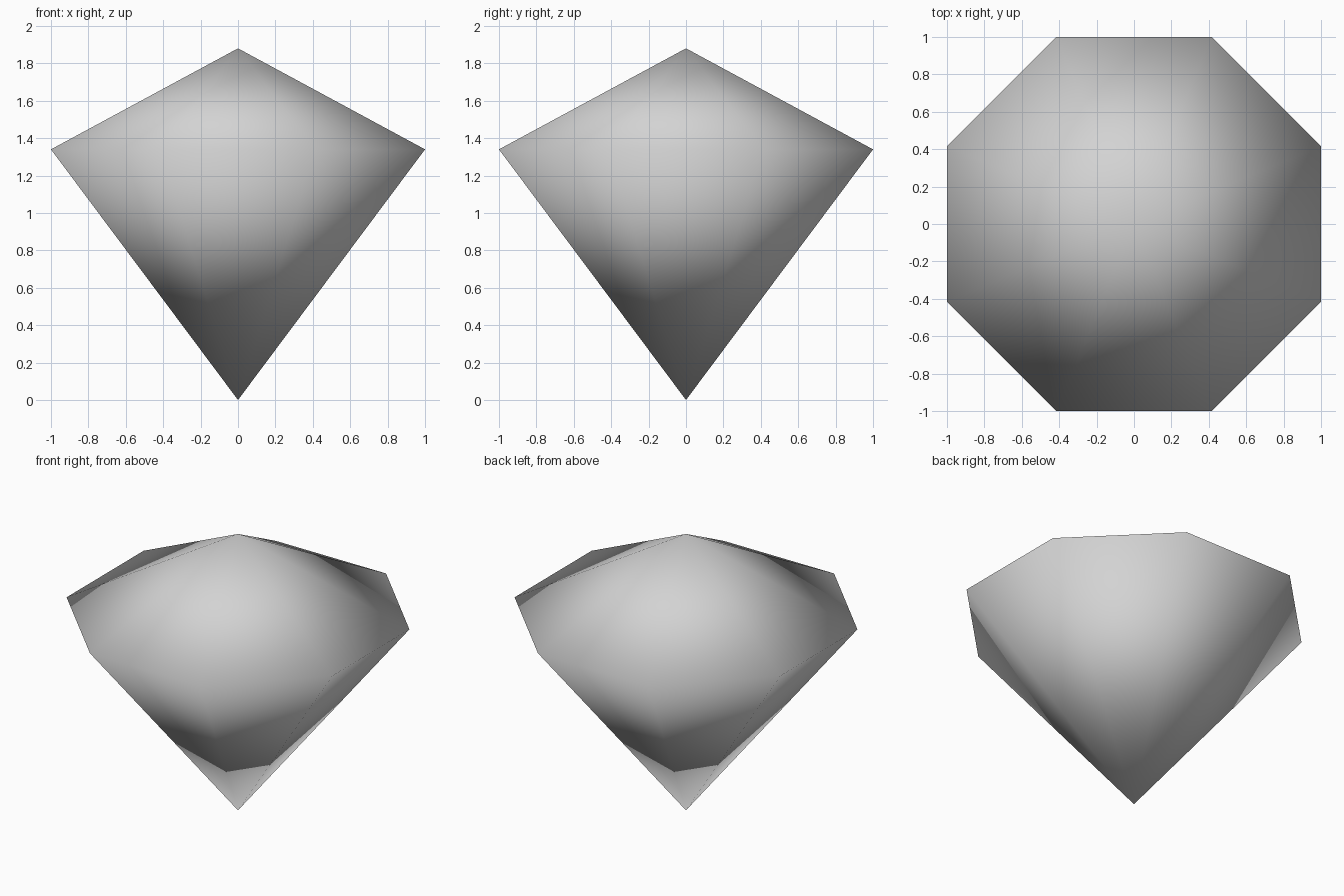
import bpy
import bmesh
from math import cos, sin, tau

SIDES = 8
GIRDLE_Z = 1.34
TOP_Z = 1.88
RADIUS = 1 / cos(tau / (2 * SIDES))  # flat sides lie one unit from the centre

cube = bpy.data.objects.get("Cube")
if cube:
    bpy.data.objects.remove(cube, do_unlink=True)

# Single grey material
grey = bpy.data.materials.new("light_grey")
grey.use_nodes = True
colour = (0.65, 0.65, 0.65, 1)
grey.diffuse_color = colour
bsdf = next(n for n in grey.node_tree.nodes if n.type == 'BSDF_PRINCIPLED')
bsdf.inputs["Base Color"].default_value = colour

# Gem: an eight-sided girdle joined to a shallow crown and a deep point
bm = bmesh.new()
girdle = []
for i in range(SIDES):
    a = tau * (i + 0.5) / SIDES
    girdle.append(bm.verts.new((RADIUS * cos(a), RADIUS * sin(a), GIRDLE_Z)))
crown = bm.verts.new((0, 0, TOP_Z))
point = bm.verts.new((0, 0, 0))
for i, v in enumerate(girdle):
    w = girdle[(i + 1) % SIDES]
    bm.faces.new((v, w, crown))
    bm.faces.new((w, v, point))
bmesh.ops.recalc_face_normals(bm, faces=bm.faces)
for f in bm.faces:
    f.smooth = True

mesh = bpy.data.meshes.new("gem")
bm.to_mesh(mesh)
bm.free()
mesh.materials.append(grey)
gem = bpy.data.objects.new("gem", mesh)
bpy.context.collection.objects.link(gem)
